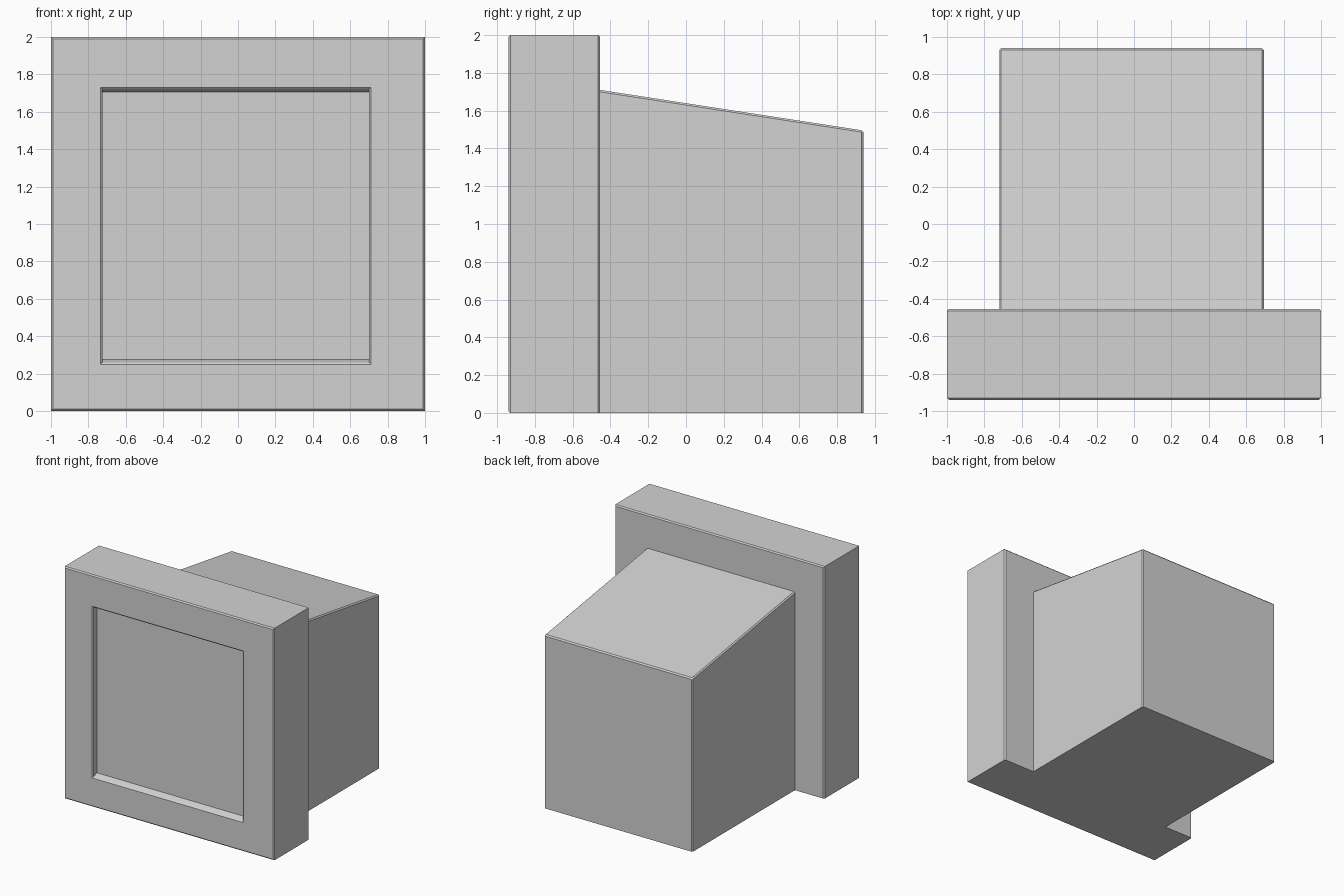
import bpy
import bmesh

cube = bpy.data.objects.get("Cube")
if cube:
    bpy.data.objects.remove(cube, do_unlink=True)

# Single plain grey finish
grey = bpy.data.materials.new("plain grey")
grey.use_nodes = True
colour = (0.65, 0.65, 0.65, 1)
grey.diffuse_color = colour
grey.node_tree.nodes["Principled BSDF"].inputs["Base Color"].default_value = colour

BEVEL = 0.01
FRONT, BACK, REAR = -0.94, -0.455, 0.94


def box(x0, x1, y0, y1, z0, z1):
    """Axis-aligned box as a new bmesh."""
    bm = bmesh.new()
    bmesh.ops.create_cube(bm, size=1)
    for v in bm.verts:
        v.co = (x1 if v.co.x > 0 else x0,
                y1 if v.co.y > 0 else y0,
                z1 if v.co.z > 0 else z0)
    return bm


def chamfer(bm, rule):
    """Bevel every edge whose two end points satisfy the rule."""
    edges = [e for e in bm.edges if rule(*(v.co for v in e.verts))]
    bmesh.ops.bevel(bm, geom=edges, offset=BEVEL, segments=1,
                    affect='EDGES', profile=0.5)


def finish(bm, name):
    bmesh.ops.recalc_face_normals(bm, faces=bm.faces)
    mesh = bpy.data.meshes.new(name)
    bm.to_mesh(mesh)
    bm.free()
    mesh.materials.append(grey)
    obj = bpy.data.objects.new(name, mesh)
    bpy.context.collection.objects.link(obj)
    return obj


# Front frame: chamfered around the front and back outlines
bm = box(-1, 1, FRONT, BACK, 0, 2)
chamfer(bm, lambda a, b: abs(a.y - b.y) < 0.01
        and not (a.y > -0.6 and max(a.z, b.z) < 0.1))

# Recessed screen: rim, chamfered lip and sloping floor edge
screen = min(bm.faces, key=lambda f: f.calc_center_median().y)
rings = [
    (-0.735, 0.71, 0.25, 1.73, FRONT),
    (-0.725, 0.70, 0.26, 1.72, FRONT + BEVEL),
    (-0.725, 0.70, 0.275, 1.705, FRONT + 0.055),
]
for x0, x1, z0, z1, y in rings:
    bmesh.ops.inset_individual(bm, faces=[screen], thickness=0.02)
    middle = screen.calc_center_median()
    for v in screen.verts:
        v.co = (x1 if v.co.x > middle.x else x0, y,
                z1 if v.co.z > middle.z else z0)
finish(bm, "screen_frame")

# Rear housing: top slopes down towards the back
start = BACK - 0.015
bm = box(-0.72, 0.695, start, REAR, 0, 1.712)
for v in bm.verts:
    if v.co.y > 0 and v.co.z > 1:
        v.co.z = 1.495
chamfer(bm, lambda a, b: max(a.y, b.y) > 0 and max(a.z, b.z) > 1)
finish(bm, "rear_housing")
